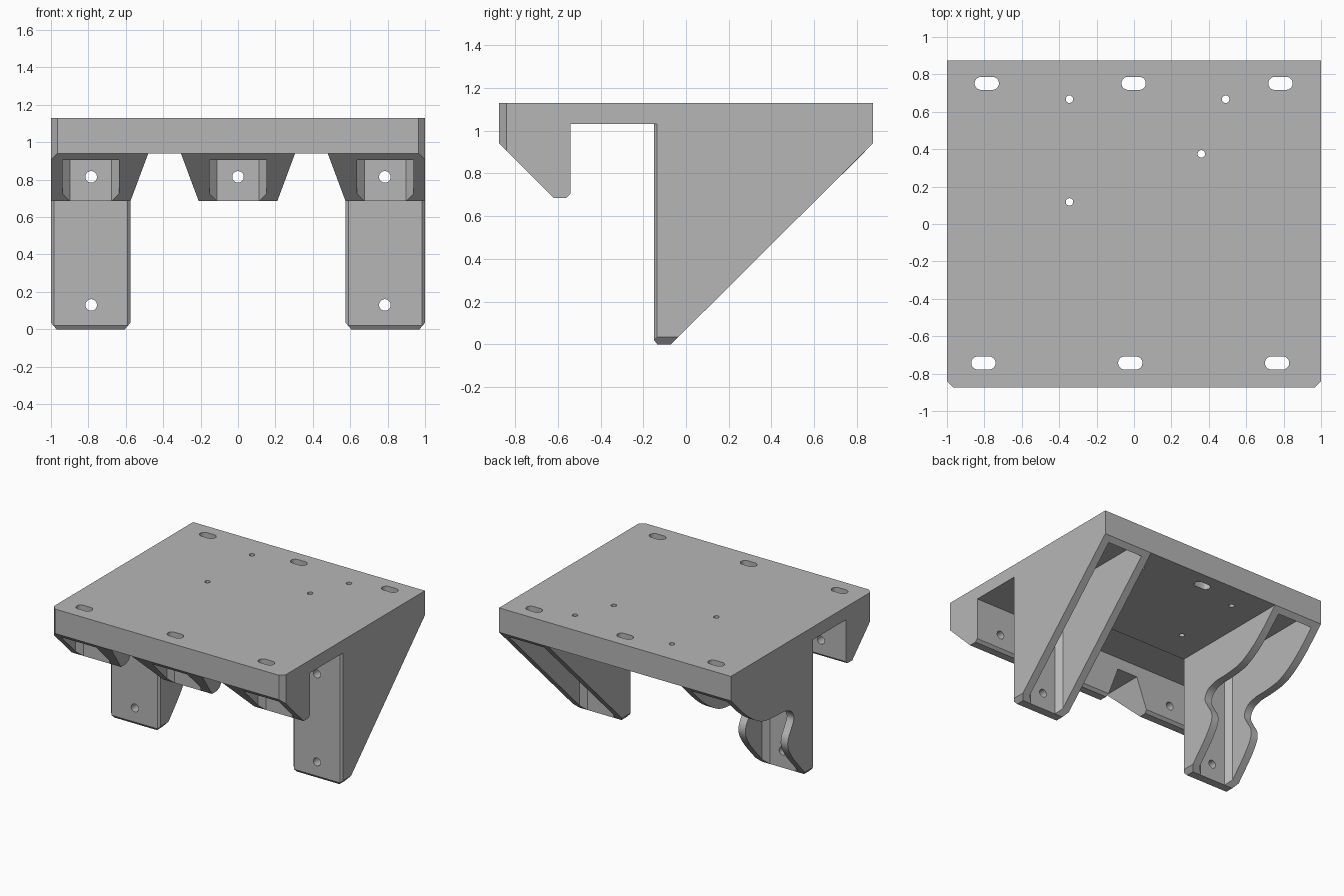
import bpy, bmesh, math
from mathutils import Vector

if "Cube" in bpy.data.objects:
    bpy.data.objects.remove(bpy.data.objects["Cube"])

grey = bpy.data.materials.new("plain_grey")
grey.diffuse_color = (0.47, 0.47, 0.47, 1)
grey.use_nodes = True
grey.node_tree.nodes["Principled BSDF"].inputs["Base Color"].default_value = grey.diffuse_color


def prism(name, axis, pts, lo, hi):
    """Extrude a 2D outline along one axis from lo to hi."""
    place = {"x": lambda a, b, t: (t, a, b),
             "y": lambda a, b, t: (a, t, b),
             "z": lambda a, b, t: (a, b, t)}[axis]
    bm = bmesh.new()
    ends = [[bm.verts.new(place(a, b, t)) for a, b in pts] for t in (lo, hi)]
    n = len(pts)
    for e in ends:
        bm.faces.new(e)
    for i in range(n):
        j = (i + 1) % n
        bm.faces.new((ends[0][i], ends[0][j], ends[1][j], ends[1][i]))
    bmesh.ops.recalc_face_normals(bm, faces=bm.faces)
    me = bpy.data.meshes.new(name)
    bm.to_mesh(me)
    bm.free()
    me.materials.append(grey)
    ob = bpy.data.objects.new(name, me)
    bpy.context.collection.objects.link(ob)
    return ob


def combine(ob, other, op):
    """Apply a boolean and discard the second object."""
    mod = ob.modifiers.new("bool", "BOOLEAN")
    mod.operation, mod.object, mod.solver = op, other, "EXACT"
    bpy.context.view_layer.objects.active = ob
    bpy.ops.object.modifier_apply(modifier=mod.name)
    bpy.data.objects.remove(other)


def slot(cx, cy, r, half=0.0, n=24):
    """Circle, or rounded slot when half > 0."""
    pts = []
    for i in range(n):
        a = 2 * math.pi * (i + 0.5) / n
        c = math.cos(a)
        pts.append((cx + r * c + math.copysign(half, c), cy + r * math.sin(a)))
    return pts


def spline(pts, steps=5):
    """Smooth curve through the points."""
    p = [Vector(q) for q in pts]
    p = [p[0] * 2 - p[1]] + p + [p[-1] * 2 - p[-2]]
    out = []
    for i in range(1, len(p) - 2):
        a, b, c, d = p[i - 1:i + 3]
        for k in range(steps):
            t = k / steps
            q = 0.5 * (2 * b + (c - a) * t + (2 * a - 5 * b + 4 * c - d) * t * t
                       + (3 * b - a - 3 * c + d) * t ** 3)
            out.append(tuple(q))
    return out + [tuple(p[-2])]


# Top plate with the cross channel underneath
body = prism("mounting_bracket", "x",
             [(-0.875, 0.94), (-0.54, 0.94), (-0.54, 1.03), (-0.135, 1.03), (-0.135, 0.94),
              (0.875, 0.94), (0.875, 1.13), (-0.875, 1.13)], -1, 1)

# Front tabs: sloped profile trimmed by a tapered outline
tab_side = [(-0.875, 0.94), (-0.62, 0.685), (-0.56, 0.685), (-0.54, 0.705),
            (-0.54, 1.0), (-0.875, 1.0)]
tab_fronts = [[(-0.21, 0.685), (0.21, 0.685), (0.305, 0.94), (0.305, 1.0), (-0.305, 1.0), (-0.305, 0.94)]]
for s in (-1, 1):
    tab_fronts.append([(s, 0.685), (s * 0.575, 0.685), (s * 0.48, 0.94), (s * 0.48, 1.0), (s, 1.0)])
for outline in tab_fronts:
    xs = [p[0] for p in outline]
    tab = prism("front_tab", "x", tab_side, min(xs), max(xs))
    combine(tab, prism("tab_outline", "y", outline, -1, 0), "INTERSECT")
    combine(body, tab, "UNION")

# Rear legs: straight gussets on the right, wavy ones on the left
wavy = spline([(-0.03, 0.04), (0.06, 0.14), (0.125, 0.22), (0.17, 0.30), (0.17, 0.37),
               (0.13, 0.44), (0.10, 0.51), (0.135, 0.575), (0.22, 0.605), (0.34, 0.61),
               (0.48, 0.63), (0.6, 0.69), (0.72, 0.785), (0.875, 0.94)])
for s, edge in ((1, [(0.875, 0.94)]), (-1, wavy)):
    side = [(-0.15, 0.02), (-0.135, 0), (-0.07, 0)] + edge + [(0.875, 1.0), (-0.1, 1.0), (-0.1, 1.03), (-0.15, 1.03)]
    leg = prism("rear_leg", "x", side, min(s, s * 0.575), max(s, s * 0.575))
    front = [(s * 0.605, 0), (s * 0.97, 0), (s, 0.035), (s, 1.1), (s * 0.575, 1.1), (s * 0.575, 0.035)]
    plan = [(s * 0.59, -0.15), (s * 0.985, -0.15), (s, -0.135), (s, 1), (s * 0.575, 1), (s * 0.575, -0.135)]
    combine(leg, prism("leg_outline", "y", front, -1, 1.5), "INTERSECT")
    combine(leg, prism("leg_plan", "z", plan, -1, 2), "INTERSECT")
    combine(body, leg, "UNION")


def cut(axis, pts, lo, hi):
    combine(body, prism("cutter", axis, pts, lo, hi), "DIFFERENCE")


# Pockets in the tabs and legs, with angled inner corners
for x in (-0.7875, 0, 0.7875):
    cut("z", [(x - 0.152, -0.84), (x + 0.152, -0.84), (x + 0.152, -0.66), (x + 0.112, -0.62),
              (x - 0.112, -0.62), (x - 0.152, -0.66)], -0.5, 1.03)
    if x:
        cut("z", [(x - 0.152, 0.84), (x + 0.152, 0.84), (x + 0.152, -0.03), (x + 0.112, -0.07),
                  (x - 0.112, -0.07), (x - 0.152, -0.03)], -0.5, 1.03)

# Slanted front corners
for s in (-1, 1):
    cut("z", [(s * 0.965, -0.875), (s, -0.84), (s * 1.1, -0.84), (s * 1.1, -1), (s * 0.965, -1)], -0.5, 2)

# Screw holes through tabs and legs
for x in (-0.785, 0, 0.785):
    cut("y", slot(x, 0.815, 0.031), -1.5, 0.3)
    if x:
        cut("y", slot(x, 0.13, 0.031), -0.4, 0.3)

# Rounded slots and small holes in the plate
for x in (-0.785, 0, 0.785):
    cut("z", slot(x - 0.02, -0.743, 0.035, 0.03), 0.5, 1.5)
    cut("z", slot(x - 0.002, 0.752, 0.035, 0.03), 0.5, 1.5)
for x, y in ((-0.345, 0.667), (0.49, 0.667), (0.36, 0.375), (-0.345, 0.118)):
    cut("z", slot(x, y, 0.02), 0.5, 1.5)

# Smooth holes and waves, sharp edges elsewhere
bpy.ops.object.select_all(action="DESELECT")
body.select_set(True)
bpy.context.view_layer.objects.active = body
bpy.ops.object.shade_smooth_by_angle(angle=math.radians(28))
